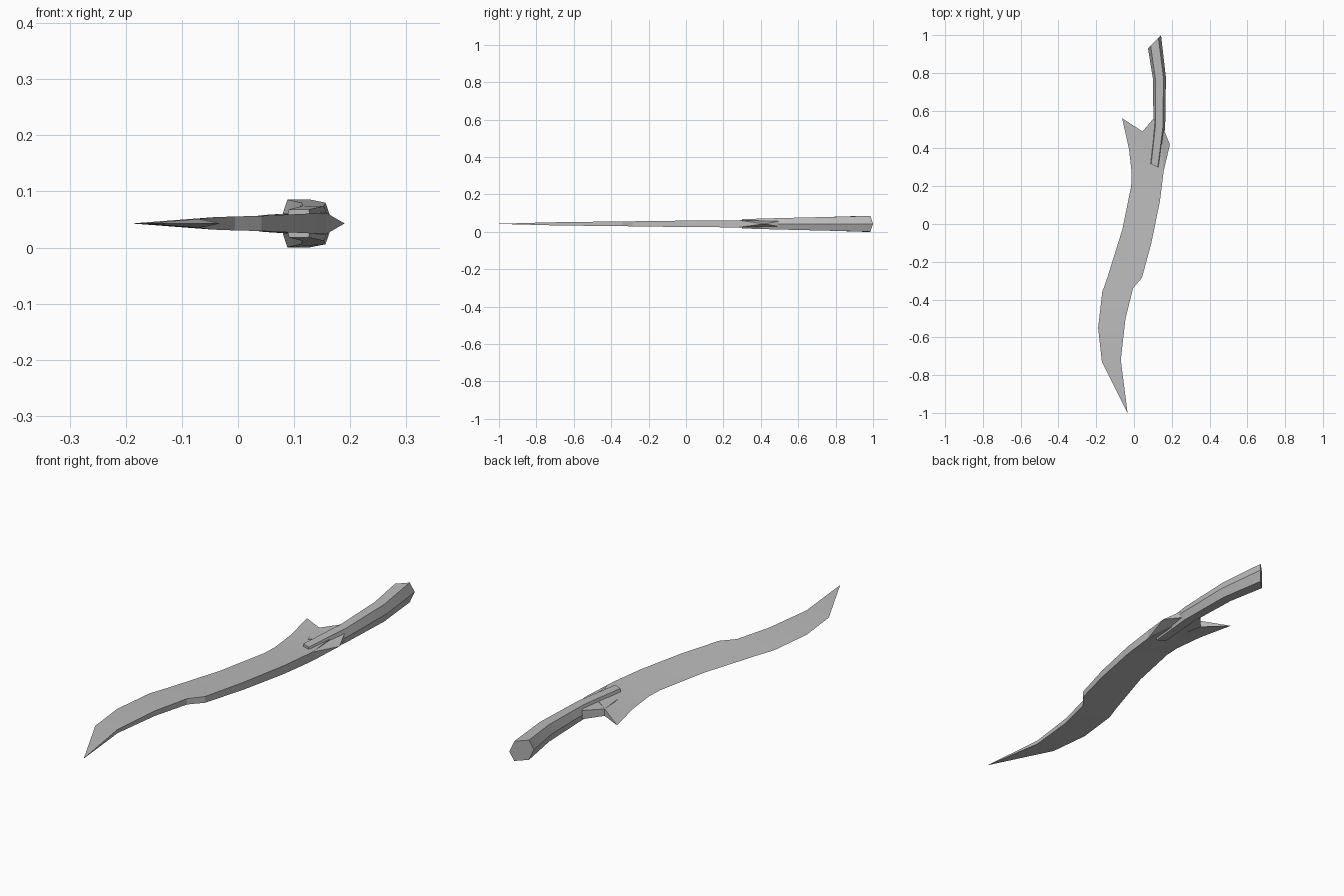
import bpy, bmesh

MID = 0.043  # height of the symmetry plane

cube = bpy.data.objects.get("Cube")
if cube:
    bpy.data.objects.remove(cube)

grey = bpy.data.materials.new("steel_grey")
grey.use_nodes = True
grey.diffuse_color = (0.5, 0.5, 0.5, 1)
grey.node_tree.nodes["Principled BSDF"].inputs["Base Color"].default_value = (0.5, 0.5, 0.5, 1)


def finish(name, bm, angle):
    bmesh.ops.remove_doubles(bm, verts=bm.verts, dist=0.0002)
    bmesh.ops.dissolve_degenerate(bm, edges=bm.edges, dist=0.0001)
    bmesh.ops.recalc_face_normals(bm, faces=bm.faces)
    mesh = bpy.data.meshes.new(name)
    bm.to_mesh(mesh)
    bm.free()
    obj = bpy.data.objects.new(name, mesh)
    bpy.context.collection.objects.link(obj)
    mesh.materials.append(grey)
    bpy.ops.object.select_all(action="DESELECT")
    obj.select_set(True)
    bpy.context.view_layer.objects.active = obj
    bpy.ops.object.shade_smooth_by_angle(angle=angle)
    return obj


def loft(bm, rings):
    """Skin closed rings of equal size and cap both ends."""
    loops = [[bm.verts.new((x, y, MID + z)) for x, y, z in ring] for ring in rings]
    for a, b in zip(loops, loops[1:]):
        for i in range(len(a)):
            j = (i + 1) % len(a)
            bm.faces.new((a[i], a[j], b[j], b[i]))
    bm.faces.new(loops[0])
    bm.faces.new(loops[-1])


# Blade: sharp edge point, thick spine point, half thickness
stations = [
    ((-0.035, -1.0), (-0.034, -1.0), 0.0005),
    ((-0.17, -0.73), (-0.07, -0.72), 0.008),
    ((-0.19, -0.55), (-0.045, -0.5), 0.011),
    ((-0.168, -0.36), (-0.005, -0.34), 0.0125),
    ((-0.14, -0.28), (0.042, -0.285), 0.0135),
    ((-0.062, -0.03), (0.092, -0.1), 0.016),
    ((-0.015, 0.2), (0.137, 0.12), 0.018),
    ((-0.012, 0.27), (0.157, 0.28), 0.019),
    ((-0.027, 0.4), (0.145, 0.42), 0.02),
    ((-0.063, 0.56), (0.045, 0.49), 0.015),
]
bm = bmesh.new()
loft(bm, [[(*edge, 0), (*spine, h), (*spine, -h)] for edge, spine, h in stations])
finish("blade", bm, 0.35)

# Guard: web joining blade and grip, with a sharp spur on the spine side
bm = bmesh.new()
loft(bm, [[(x, y, h), (x, y, -h)] + [(x2, y2, -h2), (x2, y2, h2)]
          for x, y, h, x2, y2, h2 in (
              (0.045, 0.49, 0.015, 0.06, 0.38, 0.011),
              (0.105, 0.56, 0.019, 0.145, 0.42, 0.02))])
finish("guard_web", bm, 0.35)

bm = bmesh.new()
front, inner, back = (0.157, 0.28), (0.135, 0.42), (0.15, 0.52)
tip = bm.verts.new((0.19, 0.42, MID))
top, low = ([bm.verts.new((x, y, MID + s * 0.019)) for x, y in (front, inner, back)] for s in (1, -1))
for a, b, c in (top, low):
    bm.faces.new((a, b, tip))
    bm.faces.new((b, c, tip))
bm.faces.new((top[0], low[0], tip))
bm.faces.new((top[2], low[2], tip))
for i in (0, 1):
    bm.faces.new((top[i], top[i + 1], low[i + 1], low[i]))
finish("guard_spur", bm, 0.35)

# Grip: hexagonal section, left and right outline points, half height, flat inset
grip = [
    ((0.085, 0.32), (0.132, 0.297), 0.025, 0.006),
    ((0.103, 0.54), (0.165, 0.51), 0.031, 0.012),
    ((0.1, 0.77), (0.169, 0.775), 0.037, 0.013),
    ((0.074, 0.93), (0.143, 1.0), 0.0425, 0.014),
]
rings = []
for (lx, ly), (rx, ry), h, inset in grip:
    t = inset / (rx - lx)
    ax, ay = lx + (rx - lx) * t, ly + (ry - ly) * t
    bx, by = rx - (rx - lx) * t, ry - (ry - ly) * t
    rings.append([(lx, ly, 0), (ax, ay, h), (bx, by, h),
                  (rx, ry, 0), (bx, by, -h), (ax, ay, -h)])
bm = bmesh.new()
loft(bm, rings)
finish("grip", bm, 0.5)
